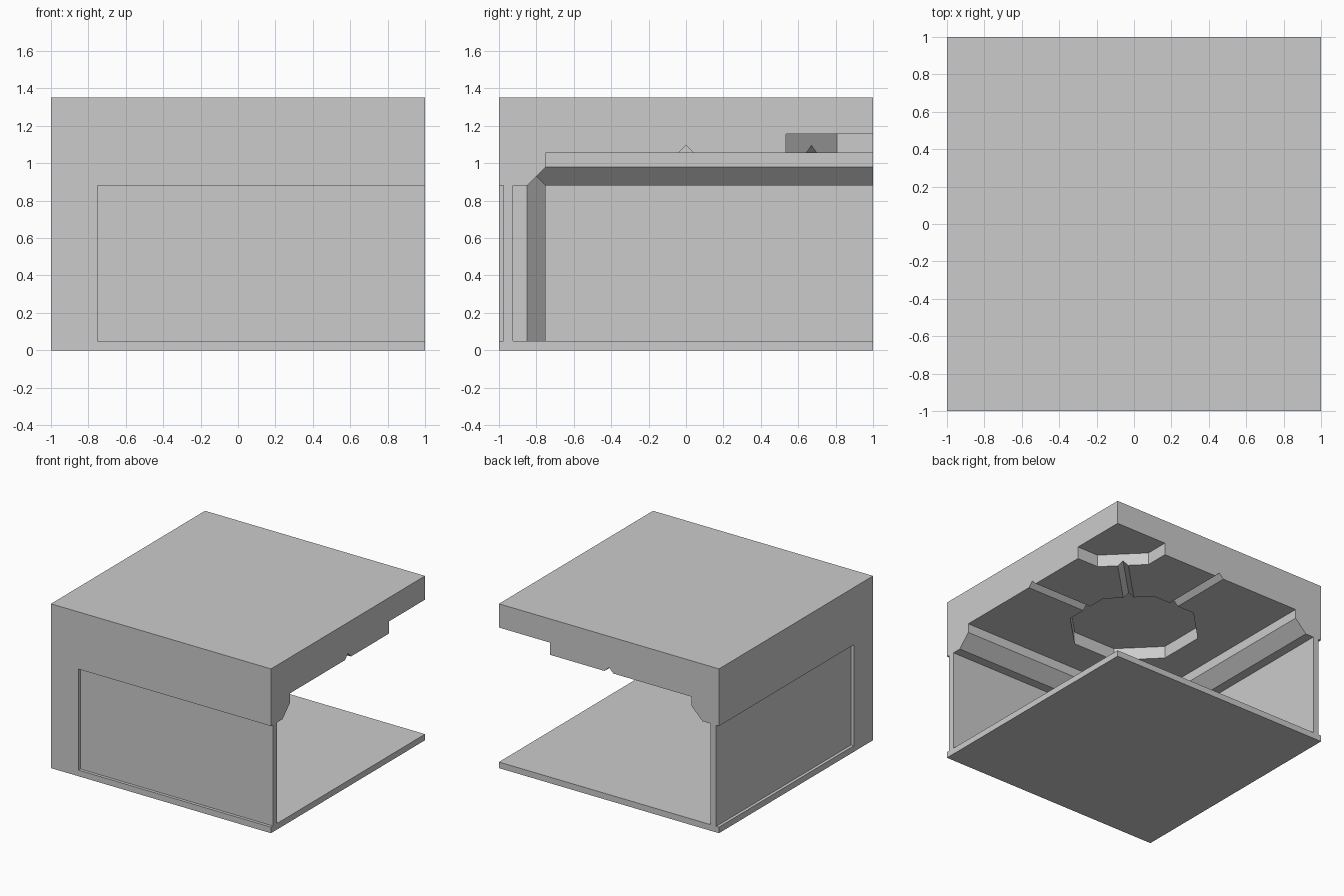
import bpy, bmesh
from math import pi, cos, sin
from mathutils import Vector, Matrix

if "Cube" in bpy.data.objects:
    bpy.data.objects.remove(bpy.data.objects["Cube"])

OUT = 1.2            # cutters run past the two open sides
FLOOR, CEIL, RECESS, TOP = 0.05, 1.055, 1.155, 1.35


def hull(name, points):
    """Convex solid from its corner points."""
    bm = bmesh.new()
    for p in points:
        bm.verts.new(p)
    bmesh.ops.convex_hull(bm, input=bm.verts[:])
    bmesh.ops.dissolve_limit(bm, angle_limit=0.01, verts=bm.verts[:], edges=bm.edges[:])
    bmesh.ops.recalc_face_normals(bm, faces=bm.faces[:])
    me = bpy.data.meshes.new(name)
    bm.to_mesh(me)
    bm.free()
    ob = bpy.data.objects.new(name, me)
    bpy.context.collection.objects.link(ob)
    return ob


def box(name, lo, hi):
    return hull(name, [(x, y, z) for x in (lo[0], hi[0])
                       for y in (lo[1], hi[1]) for z in (lo[2], hi[2])])


def octagon(name, cx, cy, apothem=0.465):
    r = apothem / cos(pi / 8)
    return hull(name, [(cx + r * cos(pi / 8 + i * pi / 4), cy + r * sin(pi / 8 + i * pi / 4), z)
                       for i in range(8) for z in (CEIL - 0.1, RECESS)])


def groove(name, angle, start, end):
    """V-shaped ceiling groove running outward from the centre."""
    rot = Matrix.Rotation(angle, 3, 'Z')
    section = [(-0.08, CEIL - 0.04), (0.08, CEIL - 0.04), (0, CEIL + 0.04)]
    return hull(name, [rot @ Vector((d, w, z)) for d in (start, end) for w, z in section])


# Solid corner block
room = box("room_corner", (-1, -1, 0), (1, 1, TOP))

# Main room space with chamfered corner pillar and cornice
foot = [(-0.75, -0.85), (OUT, -0.85), (OUT, OUT), (-0.85, OUT), (-0.85, -0.75)]
cutters = [hull("room_space", [(x, y, z) for x, y in foot for z in (FLOOR, 0.88)]
                + [(-0.8, -0.8, 0.93)]
                + [(x, y, 0.98) for x in (-0.75, OUT) for y in (-0.75, OUT)])]
# Upper space below the ceiling
cutters.append(box("upper_space", (-0.75, -0.75, 0.5), (OUT, OUT, CEIL)))
# Wall panel recesses, inside and outside, on both walls
for a, b in ((-0.925, -0.8), (-1.2, -0.975)):
    cutters.append(box("front_panel", (-0.75, a, FLOOR), (OUT, b, 0.88)))
    cutters.append(box("left_panel", (a, -0.75, FLOOR), (b, OUT, 0.88)))
# Ceiling octagons and the grooves joining them
cutters += [octagon("centre_octagon", 0, 0), octagon("corner_octagon", 1, 1)]
cutters += [groove("groove_x", 0, 0.3, OUT), groove("groove_y", pi / 2, 0.3, OUT),
            groove("groove_diagonal", pi / 4, 0.3, 1.1)]

# Carve everything out of the block
bpy.context.view_layer.objects.active = room
for c in cutters:
    m = room.modifiers.new("carve", 'BOOLEAN')
    m.operation, m.solver, m.object = 'DIFFERENCE', 'EXACT', c
    bpy.ops.object.modifier_apply(modifier=m.name)
    bpy.data.objects.remove(c)
